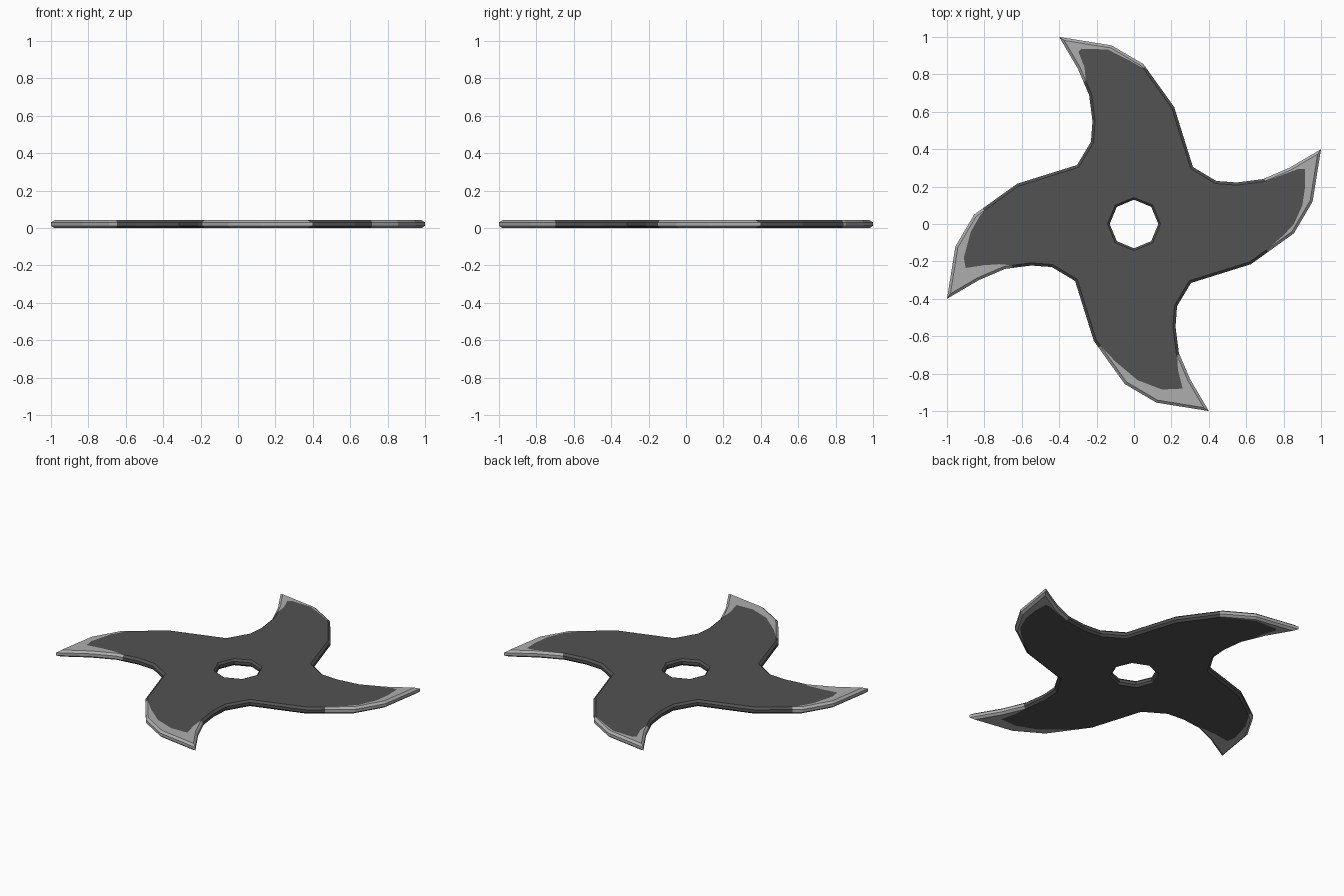
import bpy, bmesh, math
from mathutils import Vector

if "Cube" in bpy.data.objects:
    bpy.data.objects.remove(bpy.data.objects["Cube"])

H, CH, INSET = 0.042, 0.012, 0.014      # thickness, chamfer height, chamfer width


def material(name, v):
    m = bpy.data.materials.new(name)
    m.diffuse_color = (v, v, v, 1)
    m.use_nodes = True
    m.node_tree.nodes["Principled BSDF"].inputs["Base Color"].default_value = m.diffuse_color
    return m


# one blade outline, pointing to +y; the next blade is turned 90 degrees clockwise
BLADE = [(-0.305, 0.315), (-0.23, 0.44), (-0.222, 0.55), (-0.24, 0.69), (-0.30, 0.83),
         (-0.40, 1.0), (-0.12, 0.955), (0.05, 0.855), (0.215, 0.625)]

# worn bright tips: (start segment, fraction), (end segment, fraction), inner border
TIPS = [
    ((3, 0.5), (7, 0.06), [(-0.265, 0.84), (-0.297, 0.92), (-0.28, 0.937), (-0.14, 0.933), (-0.02, 0.872)]),
    ((3, 0.05), (7, 0.6), [(-0.265, 0.80), (-0.295, 0.88), (-0.295, 0.913), (-0.2, 0.915), (-0.1, 0.90),
                           (0, 0.855), (0.06, 0.80)]),
    ((3, 0.05), (7, 0.85), [(-0.235, 0.78), (-0.26, 0.88), (-0.15, 0.885), (-0.02, 0.835), (0.10, 0.735)]),
    ((2, 0.7), (7, 0.2), [(-0.215, 0.72), (-0.22, 0.80), (-0.235, 0.90), (-0.18, 0.91), (-0.04, 0.872),
                          (0.05, 0.82)]),
]


def turn(p, k):
    x, y = p
    for _ in range(k):
        x, y = y, -x
    return Vector((x, y))


def offset(loop, d):
    """Mitred inward offset of a clockwise loop."""
    out = []
    for i, p in enumerate(loop):
        a = (p - loop[i - 1]).normalized()
        b = (loop[(i + 1) % len(loop)] - p).normalized()
        na, nb = Vector((a.y, -a.x)), Vector((b.y, -b.x))
        out.append(p + (na + nb) * d / (1 + na.dot(nb)))
    return out


# outline with the tip cut points inserted
outline, spans = [], []
for k, (start, end, _) in enumerate(TIPS):
    marks = []
    for i, p in enumerate(BLADE):
        a = turn(p, k)
        b = turn(BLADE[i + 1], k) if i < 8 else turn(BLADE[0], k + 1)
        outline.append(a)
        for seg, t in (start, end):
            if seg == i:
                marks.append(len(outline))
                outline.append(a.lerp(b, t))
    spans.append(marks)
N = len(outline)
inner = offset(outline, INSET)
bright = {i for s, e in spans for i in range(s, e)}
hole = [Vector((math.sin(i * math.pi / 4), math.cos(i * math.pi / 4))) for i in range(8)]

bm = bmesh.new()


def ring(pts, z):
    return [bm.verts.new((p.x, p.y, z)) for p in pts]


def bridge(rings, lit):
    for r0, r1 in zip(rings, rings[1:]):
        n = len(r0)
        for i in range(n):
            j = (i + 1) % n
            f = bm.faces.new((r0[i], r0[j], r1[j], r1[i]))
            f.material_index = 1 if i in lit else 0


def edge_rings(narrow, wide):
    return [ring(narrow, 0), ring(wide, CH), ring(wide, H - CH), ring(narrow, H)]


# chamfered outer edge and chamfered centre hole
rim = edge_rings(inner, outline)
bore = edge_rings([p * 0.142 for p in hole], [p * 0.13 for p in hole])
bridge(rim, bright)
bridge(bore, set())

# flat caps: bright tips as faces, dark body filled around the hole
for r, h, z in ((rim[0], bore[0], 0), (rim[3], bore[3], H)):
    border, pos = [], 0
    for k, (s, e) in enumerate(spans):
        paint = ring([turn(p, k) for p in TIPS[k][2]], z)
        bm.faces.new(r[s:e + 1] + paint[::-1]).material_index = 1
        border += r[pos:s + 1] + paint
        pos = e
    border += r[pos:]
    edges = []
    for loop in (border, h):
        for a, b in zip(loop, loop[1:] + loop[:1]):
            edges.append(bm.edges.get((a, b)) or bm.edges.new((a, b)))
    bmesh.ops.triangle_fill(bm, edges=edges, use_beauty=True, normal=(0, 0, 1))

bmesh.ops.recalc_face_normals(bm, faces=bm.faces)
mesh = bpy.data.meshes.new("throwing_star")
bm.to_mesh(mesh)
bm.free()
mesh.materials.append(material("dark_steel", 0.085))
mesh.materials.append(material("bright_steel", 0.42))
star = bpy.data.objects.new("throwing_star", mesh)
bpy.context.collection.objects.link(star)
